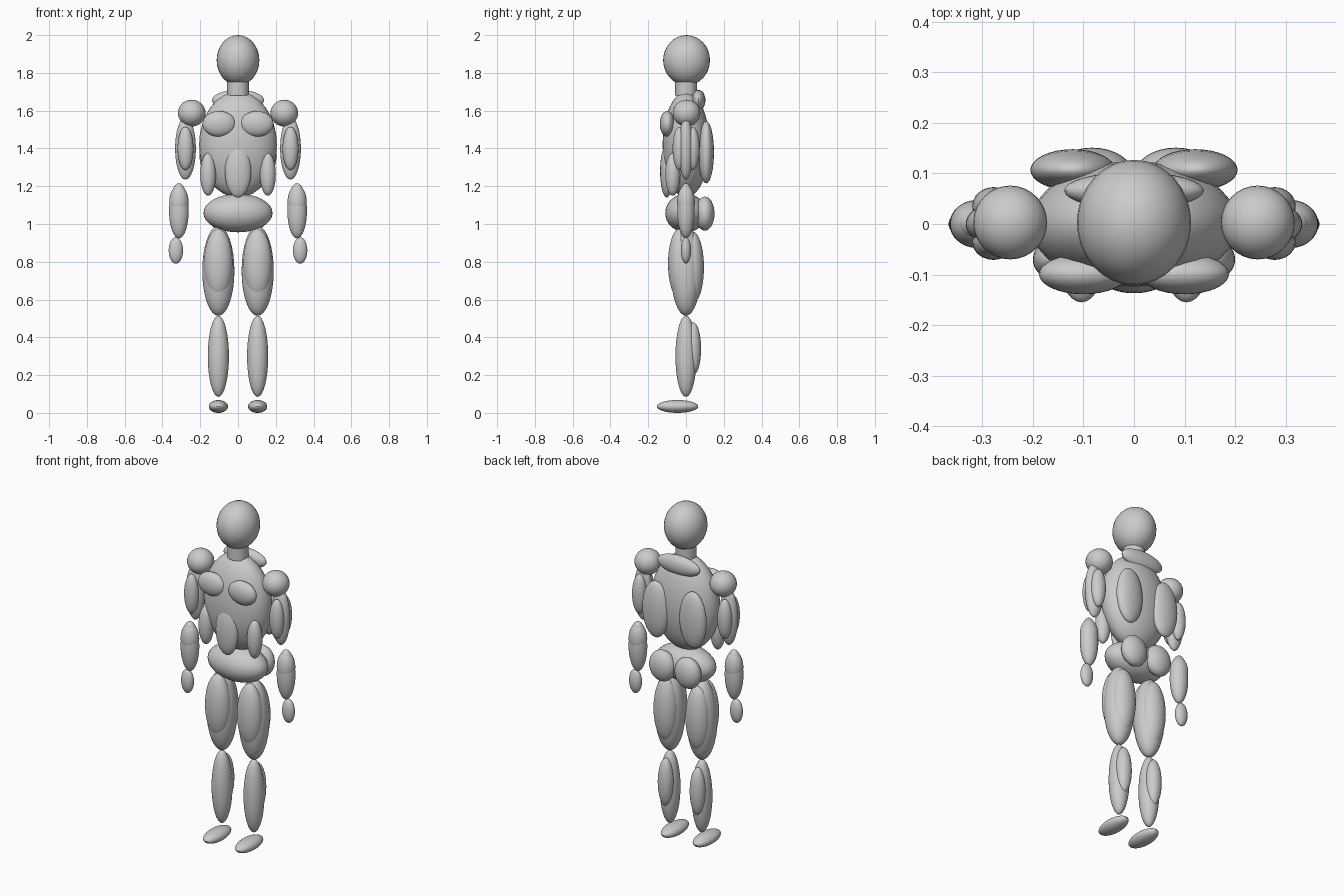
import bpy

cube = bpy.data.objects.get("Cube")
if cube:
    bpy.data.objects.remove(cube, do_unlink=True)

# Single clay grey material
grey = bpy.data.materials.new("clay_grey")
grey.use_nodes = True
colour = (0.6, 0.6, 0.6, 1)
grey.diffuse_color = colour
grey.node_tree.nodes["Principled BSDF"].inputs["Base Color"].default_value = colour


def finish(name):
    ob = bpy.context.object
    ob.name = name
    ob.data.materials.append(grey)
    bpy.ops.object.shade_smooth_by_angle()
    return ob


def ellipsoid(name, centre, radii):
    bpy.ops.mesh.primitive_uv_sphere_add(segments=32, ring_count=16, location=centre)
    bpy.context.object.scale = radii
    bpy.ops.object.transform_apply(location=False, rotation=False, scale=True)
    return finish(name)


def pair(name, centre, radii):
    x, y, z = centre
    ellipsoid("left_" + name, (x, y, z), radii)
    ellipsoid("right_" + name, (-x, y, z), radii)


# Head, neck and trunk
ellipsoid("head", (0, 0.003, 1.867), (0.113, 0.124, 0.133))
bpy.ops.mesh.primitive_cylinder_add(vertices=32, radius=0.057, depth=0.1,
                                    location=(0, 0, 1.73))
finish("neck")
ellipsoid("torso", (0, 0, 1.42), (0.206, 0.124, 0.28))
ellipsoid("upper_back", (0, 0.066, 1.655), (0.138, 0.037, 0.055))
ellipsoid("abdomen", (0, -0.102, 1.28), (0.07, 0.035, 0.14))
ellipsoid("pelvis", (0, 0, 1.058), (0.183, 0.11, 0.102))

# Trunk muscles
pair("chest", (0.1, -0.099, 1.53), (0.088, 0.04, 0.068))
pair("oblique", (0.158, -0.07, 1.263), (0.042, 0.04, 0.113))
pair("back_muscle", (0.121, 0.107, 1.38), (0.084, 0.041, 0.165))
pair("glute", (0.083, 0.1, 1.055), (0.08, 0.051, 0.09))

# Arms
pair("shoulder", (0.245, 0.003, 1.587), (0.073, 0.073, 0.071))
pair("upper_arm", (0.278, 0, 1.4), (0.055, 0.039, 0.165))
pair("biceps", (0.278, -0.035, 1.4), (0.042, 0.036, 0.115))
pair("triceps", (0.278, 0.035, 1.4), (0.042, 0.038, 0.115))
pair("forearm", (0.313, 0, 1.07), (0.052, 0.046, 0.146))
pair("forearm_muscle", (0.313, 0, 1.115), (0.051, 0.047, 0.09))
pair("hand", (0.329, 0, 0.86), (0.038, 0.027, 0.07))

# Legs
pair("thigh", (0.104, 0, 0.752), (0.085, 0.08, 0.238))
pair("front_thigh_muscle", (0.104, -0.035, 0.79), (0.076, 0.06, 0.185))
pair("rear_thigh_muscle", (0.104, 0.035, 0.77), (0.072, 0.06, 0.19))
pair("shin", (0.104, 0, 0.3), (0.056, 0.056, 0.215))
pair("calf", (0.104, 0.038, 0.34), (0.045, 0.042, 0.14))
pair("foot", (0.104, -0.045, 0.034), (0.051, 0.11, 0.034))
